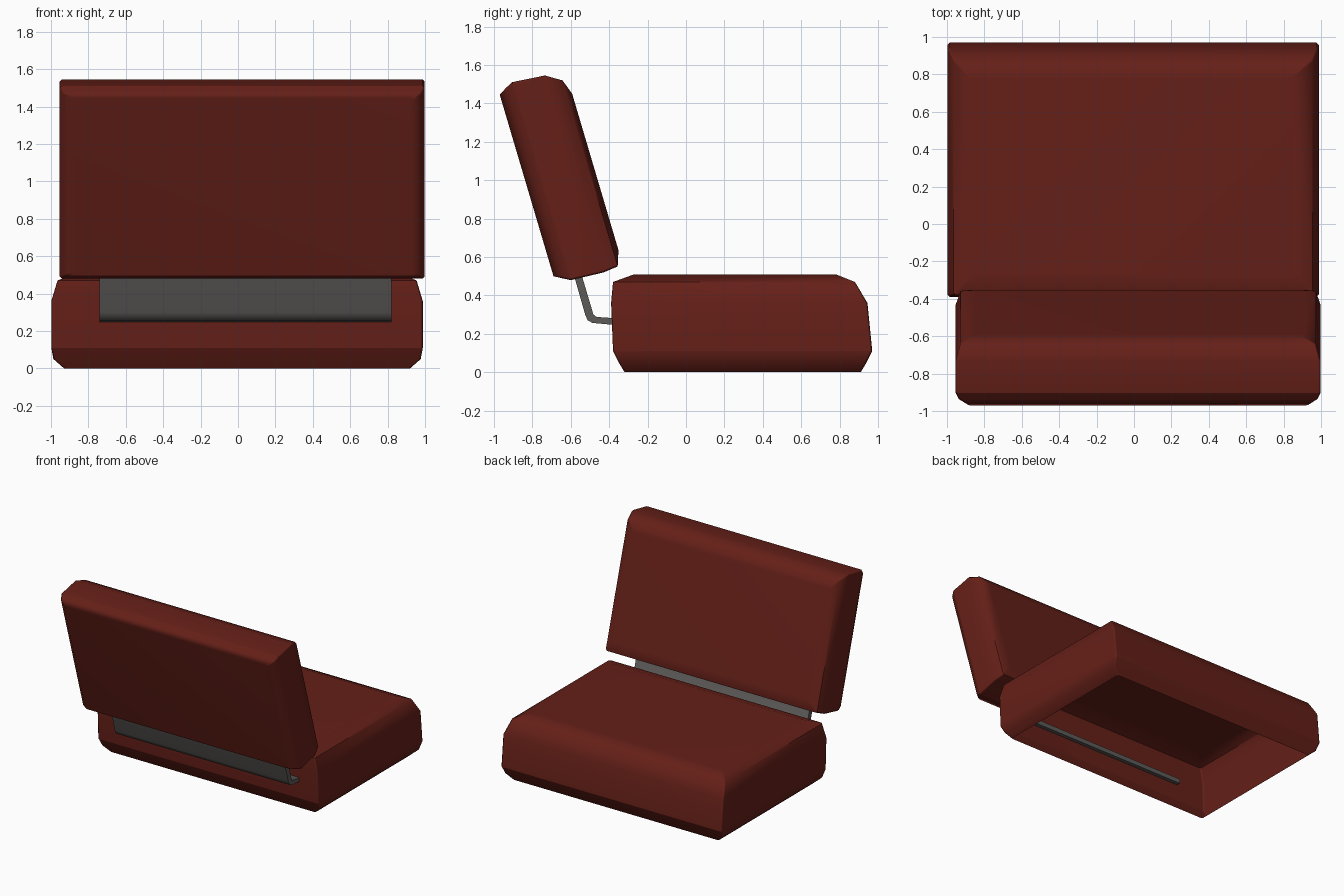
import bpy, bmesh, math
from mathutils import Vector, Matrix

if "Cube" in bpy.data.objects:
    bpy.data.objects.remove(bpy.data.objects["Cube"])


def material(name, rgb):
    m = bpy.data.materials.new(name)
    m.diffuse_color = (*rgb, 1)
    m.use_nodes = True
    m.node_tree.nodes["Principled BSDF"].inputs["Base Color"].default_value = m.diffuse_color
    return m


RED = material("red_vinyl", (0.13, 0.014, 0.009))
STEEL = material("dark_steel", (0.11, 0.105, 0.10))


def finish(name, bm, mat, angle):
    bmesh.ops.recalc_face_normals(bm, faces=bm.faces)
    mesh = bpy.data.meshes.new(name)
    bm.to_mesh(mesh)
    bm.free()
    mesh.materials.append(mat)
    ob = bpy.data.objects.new(name, mesh)
    bpy.context.collection.objects.link(ob)
    bpy.ops.object.select_all(action='DESELECT')
    ob.select_set(True)
    bpy.context.view_layer.objects.active = ob
    bpy.ops.object.shade_smooth_by_angle(angle=math.radians(angle))
    return ob


def cushion(name, cx, levels, crease, matrix, closed):
    """Stack of rectangles with nipped corners: (height, half width, low, high)."""
    bm = bmesh.new()
    c = 0.012
    rings = []
    for h, hw, lo, hi in levels:
        a, b = cx - hw, cx + hw
        pts = [(a + c, lo), (b - c, lo), (b, lo + c), (b, hi - c),
               (b - c, hi), (a + c, hi), (a, hi - c), (a, lo + c)]
        rings.append([bm.verts.new(matrix @ Vector((x, y, h))) for x, y in pts])
    for lower, upper in zip(rings, rings[1:]):
        for i in range(8):
            j = (i + 1) % 8
            bm.faces.new((lower[i], lower[j], upper[j], upper[i]))
    bm.faces.new(rings[-1])
    if closed:
        bm.faces.new(rings[0][::-1])
    ob = finish(name, bm, RED, 50)
    # hard seam around the piping line
    for e in ob.data.edges:
        if all(v // 8 == crease for v in e.vertices):
            e.use_edge_sharp = True
    w = ob.modifiers.new("flat_panels", 'WEIGHTED_NORMAL')
    w.keep_sharp = True
    return ob


# Seat: padded shell, open underneath
cushion("seat", -0.005, [
    (0.00, 0.925, -0.32, 0.91),
    (0.05, 0.982, -0.35, 0.94),
    (0.11, 0.993, -0.38, 0.97),
    (0.36, 0.993, -0.39, 0.945),
    (0.47, 0.960, -0.38, 0.88),
    (0.51, 0.860, -0.27, 0.78)], 2, Matrix.Identity(4), False)

# Backrest: same cushion, tipped up and leaning back
up = Vector((0, -0.284, 0.959)).normalized()
out = Vector((0, 0.959, 0.284)).normalized()
lean = Matrix((Vector((1, 0, 0)), up, out)).transposed().to_4x4()
lean.translation = (0, -0.69, 0.50)
cushion("backrest", 0.022, [
    (0.000, 0.910, 0.000, 0.986),
    (0.040, 0.960, -0.023, 1.010),
    (0.081, 0.976, -0.045, 1.030),
    (0.254, 0.976, -0.055, 1.015),
    (0.335, 0.950, -0.046, 0.964),
    (0.363, 0.880, 0.034, 0.883)], 2, lean, True)

# Bent plate joining seat and backrest
profile = [(-0.605, 0.58), (-0.525, 0.30), (-0.512, 0.27), (-0.487, 0.257),
           (-0.35, 0.244), (-0.35, 0.280), (-0.465, 0.288), (-0.482, 0.30),
           (-0.565, 0.58)]
bm = bmesh.new()
side = bm.faces.new([bm.verts.new((-0.74, y, z)) for y, z in profile])
res = bmesh.ops.extrude_face_region(bm, geom=[side], use_keep_orig=True)
bmesh.ops.translate(bm, vec=(1.56, 0, 0),
                    verts=[g for g in res["geom"] if isinstance(g, bmesh.types.BMVert)])
finish("bracket_plate", bm, STEEL, 45)
